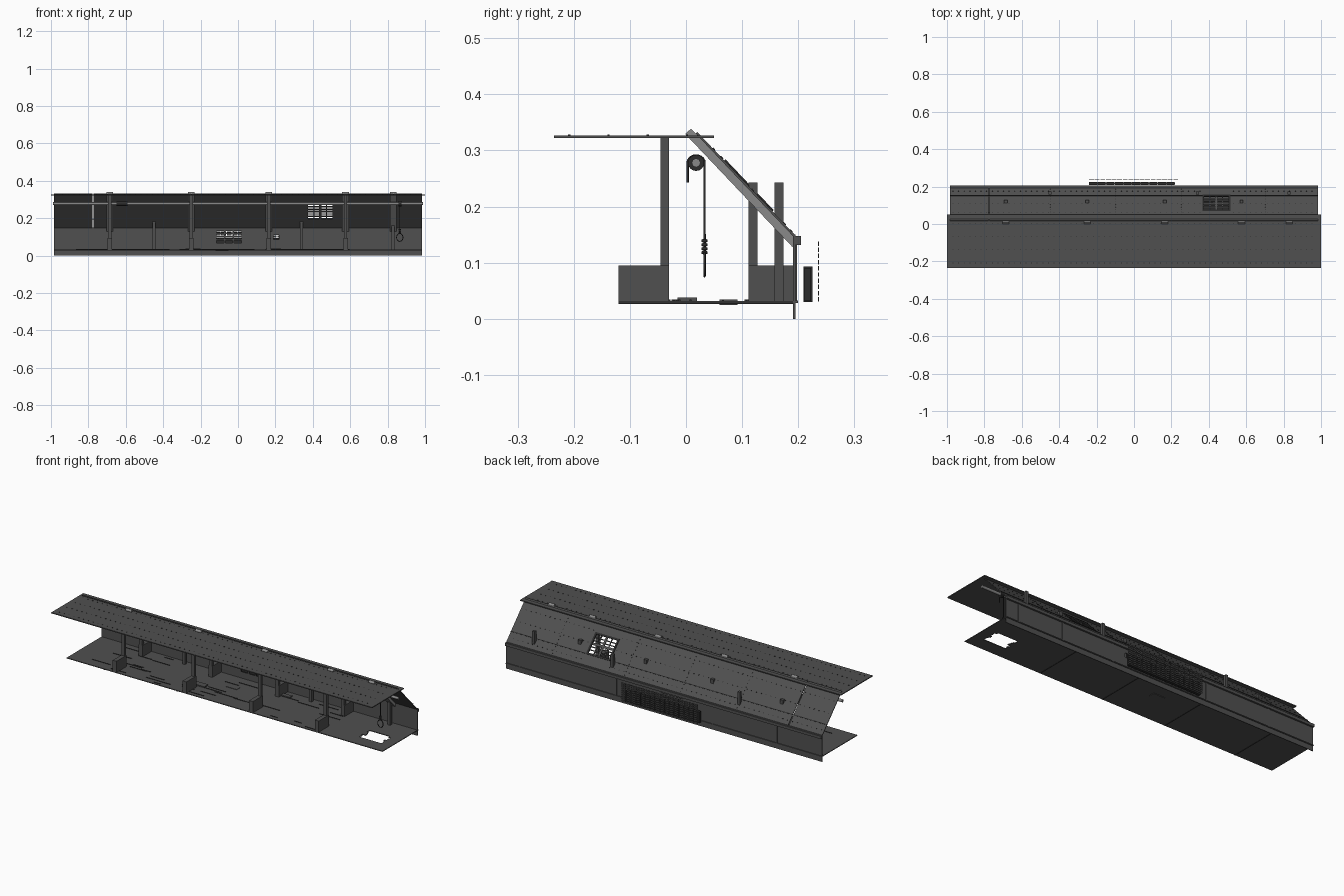
import bpy, bmesh, math, random
from mathutils import Matrix, Vector

random.seed(4)
cube = bpy.data.objects.get("Cube")
if cube:
    bpy.data.objects.remove(cube)


def material(name, value):
    m = bpy.data.materials.new(name)
    m.use_nodes = True
    colour = (value, value, value, 1)
    m.diffuse_color = colour
    m.node_tree.nodes["Principled BSDF"].inputs["Base Color"].default_value = colour
    return m


STEEL = material("dark grey steel", 0.08)
BEAM = material("light grey steel", 0.25)
BLACK = material("near black iron", 0.025)


def finish(name, bm, mat):
    mesh = bpy.data.meshes.new(name)
    bm.to_mesh(mesh)
    bm.free()
    mesh.materials.append(mat)
    ob = bpy.data.objects.new(name, mesh)
    bpy.context.collection.objects.link(ob)
    return ob


def boxes(name, spans, mat=STEEL, frame=Matrix()):
    """One object from boxes given as (x0, x1, y0, y1, z0, z1)."""
    bm = bmesh.new()
    for x0, x1, y0, y1, z0, z1 in spans:
        place = Matrix.Translation(((x0 + x1) / 2, (y0 + y1) / 2, (z0 + z1) / 2))
        size = Matrix.Diagonal((x1 - x0, y1 - y0, z1 - z0, 1))
        bmesh.ops.create_cube(bm, size=1, matrix=frame @ place @ size)
    return finish(name, bm, mat)


def holed(x0, x1, y0, y1, z0, z1, hole):
    """Four slabs that leave a rectangular opening in the local xy plane."""
    a, b, c, d = hole
    return [(x0, a, y0, y1, z0, z1), (b, x1, y0, y1, z0, z1),
            (a, b, y0, c, z0, z1), (a, b, d, y1, z0, z1)]


def bars(hole, cols, rows, w, z0, z1):
    """Crossed bars over an opening."""
    a, b, c, d = hole
    out = []
    for i in range(1, cols):
        x = a + (b - a) * i / cols
        out.append((x - w, x + w, c, d, z0, z1))
    for j in range(1, rows):
        y = c + (d - c) * j / rows
        out.append((a, b, y - w, y + w, z0, z1))
    return out


def rod(name, points, radius, mat, closed=False):
    cu = bpy.data.curves.new(name, "CURVE")
    cu.dimensions = "3D"
    cu.bevel_depth = radius
    cu.bevel_resolution = 2
    cu.use_fill_caps = True
    sp = cu.splines.new("POLY")
    sp.points.add(len(points) - 1)
    for p, co in zip(sp.points, points):
        p.co = (*co, 1)
    sp.use_cyclic_u = closed
    cu.materials.append(mat)
    ob = bpy.data.objects.new(name, cu)
    bpy.context.collection.objects.link(ob)
    return ob


def drum(name, x, y, z, radius, depth, mat):
    bm = bmesh.new()
    turn = Matrix.Translation((x, y, z)) @ Matrix.Rotation(math.pi / 2, 4, "Y")
    bmesh.ops.create_cone(bm, cap_ends=True, segments=16, radius1=radius,
                          radius2=radius, depth=depth, matrix=turn)
    return finish(name, bm, mat)


END = 0.985
MAIN = (-0.685, -0.25, 0.165, 0.575)
REAR = (-0.45, 0.34, 0.83)

# Flat roof
boxes("flat_roof", [(-1, 1, -0.235, 0.05, 0.322, 0.327)])

# Sloped roof, in a frame that runs down the slope
slope = Matrix.Translation((0, 0.02, 0.333)) @ Matrix.Rotation(math.radians(-46.5), 4, "X")
window = (0.375, 0.505, 0.08, 0.185)
boxes("slope_panel_end", [(-END, -0.777, 0, 0.265, -0.004, 0)], STEEL, slope)
boxes("slope_panel", holed(-0.772, END, 0, 0.265, -0.004, 0, window), STEEL, slope)
boxes("window_bars", bars(window, 2, 2, 0.006, -0.004, 0.001)
      + bars(window, 4, 6, 0.0025, -0.004, 0), STEEL, slope)
boxes("window_frame", holed(0.365, 0.515, 0.07, 0.195, 0, 0.003, window), BLACK, slope)
boxes("slope_lap", [(-END, END, 0.19, 0.194, 0, 0.002)], BLACK, slope)

# Light beams below the slope
boxes("slope_beams", [(x - 0.018, x + 0.018, -0.012, 0.265, -0.018, -0.004)
                      for x in MAIN + (0.83,)], BEAM, slope)

# Rows of rivets
step = 0.03
xs = [-0.97 + step * i for i in range(65)]
boxes("roof_rivets", [(x, x + 0.005, y, y + 0.004, 0.327, 0.3285)
                      for y in (-0.21, -0.14, -0.07, 0) for x in xs], BLACK)
boxes("slope_rivets", [(x, x + 0.005, v, v + 0.004, 0, 0.0015)
                       for v in (0.06, 0.13, 0.225) for x in xs
                       if not 0.35 < x < 0.52], BLACK, slope)
boxes("slope_seam_rivets", [(x, x + 0.004, 0.04 + 0.02 * i, 0.046 + 0.02 * i, 0, 0.0015)
                            for x in (-0.45, -0.1, 0.25, 0.7) for i in range(11)],
      BLACK, slope)

# Back wall, in an upright frame, with a barred opening and a small break
upright = Matrix.Translation((0, 0.195, 0)) @ Matrix.Rotation(math.pi / 2, 4, "X")
opening = (-0.115, 0.02, 0.068, 0.135)
gap = (0.19, 0.22, 0.085, 0.11)
boxes("back_wall", holed(-END, 0.1, 0, 0.15, 0, 0.004, opening)
      + holed(0.1, END, 0, 0.15, 0, 0.004, gap), STEEL, upright)
boxes("opening_bars", bars(opening, 3, 4, 0.004, 0, 0.004), STEEL, upright)
boxes("eaves_beam", [(-END, END, 0.195, 0.205, 0.132, 0.148)])
boxes("wall_ledge", [(-END, END, 0.195, 0.2, 0.028, 0.033)])
boxes("wall_straps", [(x - 0.006, x + 0.006, 0.195, 0.198, 0.033, 0.132)
                      for x in (-0.7, -0.3, 0.3, 0.62, 0.9)])

# Rear vent block and the screen of small plates behind it
boxes("vent_block", [(-0.24 + 0.046 * i, -0.198 + 0.046 * i, 0.209, 0.225, 0.03, 0.093)
                     for i in range(10)], BLACK)
boxes("vent_back", [(-0.24, 0.22, 0.211, 0.223, 0.032, 0.091)], BLACK)
boxes("vent_screen", [(-0.24 + 0.03 * i, -0.214 + 0.03 * i, 0.235, 0.237,
                       0.031 + 0.011 * j, 0.039 + 0.011 * j)
                      for i in range(16) for j in range(10)])

# Floor with a broken opening near one end
pit = (0.78, 0.93, -0.045, 0.05)
boxes("floor", holed(-END, END, -0.12, 0.2, 0.028, 0.032, pit))
teeth = []
for i in range(8):
    y = pit[2] + 0.0119 * i
    teeth += [(pit[0], pit[0] + random.uniform(0.002, 0.025), y, y + 0.0119, 0.028, 0.032),
              (pit[1] - random.uniform(0.002, 0.02), pit[1], y, y + 0.0119, 0.028, 0.032)]
boxes("broken_floor_edge", teeth)

# Raised strips and dents on the floor
strips = []
for i in range(34):
    x, y = random.uniform(-0.95, 0.55), random.uniform(-0.11, 0.17)
    strips.append((x, x + random.uniform(0.04, 0.15), y, y + 0.004, 0.032, 0.034))
boxes("floor_strips", strips, BLACK)
boxes("loose_floor_plates", [(-0.28, -0.2, -0.015, 0.02, 0.032, 0.038),
                             (0.15, 0.23, 0.13, 0.155, 0.032, 0.038),
                             (-0.12, -0.05, 0.06, 0.092, 0.025, 0.034)])
boxes("floor_joints", [(x, x + 0.004, -0.12, 0.195, 0.0265, 0.028)
                       for x in (-0.75, -0.3, 0.1, 0.5)], BLACK)

# Front posts and their base brackets
boxes("front_posts", [(x - 0.009, x + 0.009, -0.045, -0.03, 0.032, 0.322) for x in MAIN])
boxes("front_brackets", [(x - 0.012, x + 0.012, -0.12, -0.03, 0.032, 0.095) for x in MAIN])

# Rear posts and brackets; the posts run up through the slope
boxes("inner_rear_posts", [(x - 0.009, x + 0.009, 0.111, 0.127, 0.032, 0.243) for x in MAIN])
boxes("rear_brackets", [(x - 0.012, x + 0.012, 0.111, 0.195, 0.032, 0.095) for x in MAIN])
boxes("outer_rear_posts", [(x - 0.008, x + 0.008, 0.158, 0.174, 0.032, 0.243) for x in REAR])

# Overhead rail with trolley, pulley and hanging rope
RAIL_Y, RAIL_Z = 0.018, 0.278
rod("overhead_rail", [(-0.99, RAIL_Y, RAIL_Z), (0.99, RAIL_Y, RAIL_Z)], 0.008, BEAM)
drum("trolley", -0.62, RAIL_Y, RAIL_Z, 0.012, 0.06, BLACK)
HX = 0.865
drum("pulley", HX, RAIL_Y, RAIL_Z, 0.0145, 0.016, BLACK)
arc = [(HX, RAIL_Y + 0.015 * math.cos(a), RAIL_Z + 0.013 * math.sin(a))
       for a in [math.pi * i / 10 for i in range(11)]]
rod("rope", [(HX, 0.033, 0.115)] + arc + [(HX, 0.003, 0.243)], 0.0022, BLACK)
for i in range(4):
    z = 0.118 + 0.007 * i
    rod("rope_knot", [(HX + 0.004 * math.cos(a), 0.033 + 0.003 * math.sin(a), z)
                      for a in [math.tau * k / 10 for k in range(10)]], 0.003, BLACK, True)
rod("rope_loop", [(HX + 0.017 * math.cos(a), 0.033, 0.097 + 0.021 * math.sin(a))
                  for a in [math.tau * k / 20 for k in range(20)]], 0.0022, BLACK, True)
